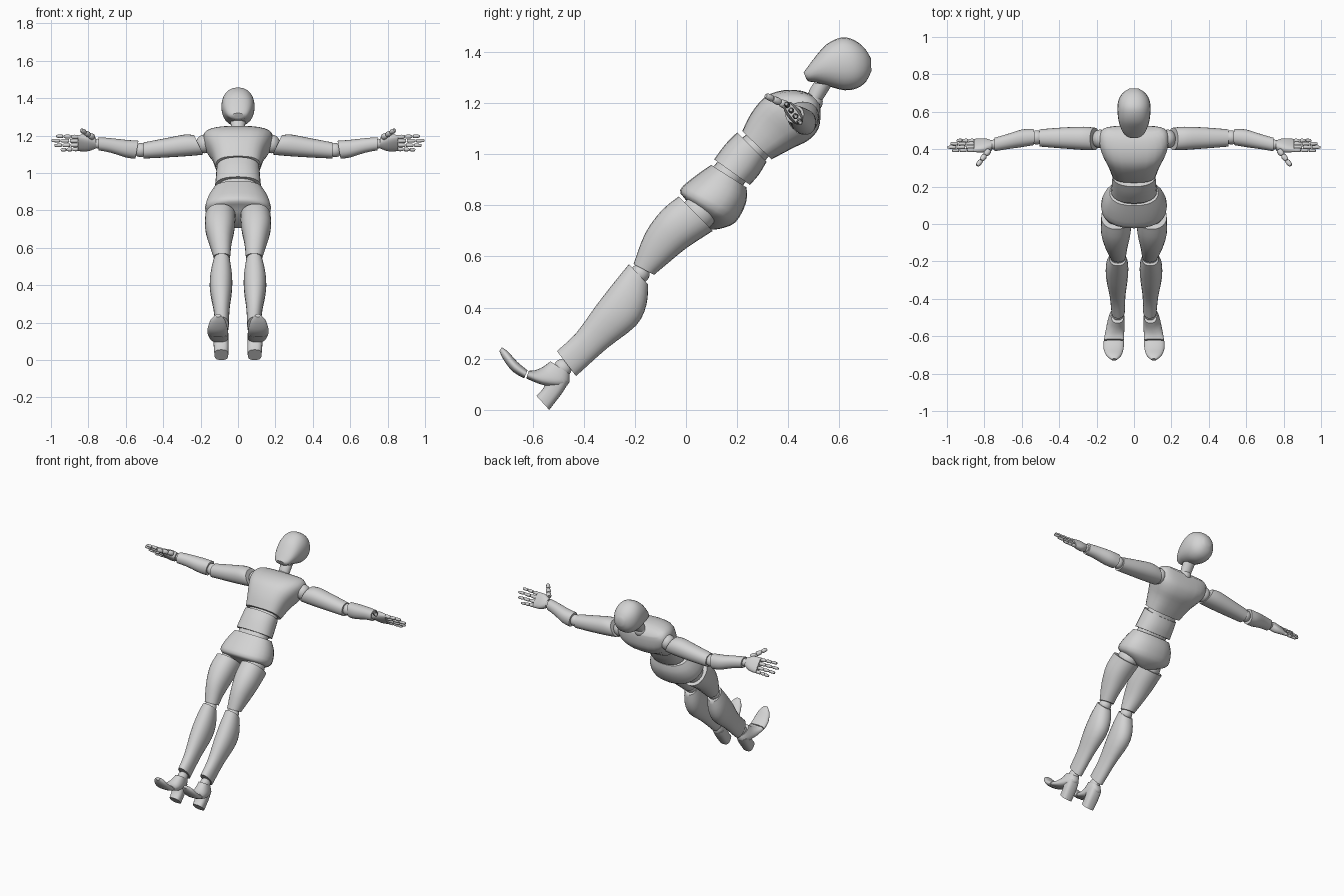
import bpy
import bmesh
import math
from mathutils import Vector

cube = bpy.data.objects.get("Cube")
if cube:
    bpy.data.objects.remove(cube, do_unlink=True)

grey = bpy.data.materials.new("light grey")
grey.use_nodes = True
grey.diffuse_color = (0.65, 0.65, 0.65, 1)
grey.node_tree.nodes["Principled BSDF"].inputs["Base Color"].default_value = grey.diffuse_color

SIDES = {"left": 1, "right": -1}


def finish(name, bm):
    """Turn a bmesh into a smooth grey object."""
    bmesh.ops.recalc_face_normals(bm, faces=bm.faces[:])
    mesh = bpy.data.meshes.new(name)
    bm.to_mesh(mesh)
    bm.free()
    mesh.materials.append(grey)
    part = bpy.data.objects.new(name, mesh)
    bpy.context.collection.objects.link(part)
    bpy.ops.object.select_all(action='DESELECT')
    part.select_set(True)
    bpy.context.view_layer.objects.active = part
    bpy.ops.object.shade_smooth_by_angle(angle=math.radians(45))
    return part


def curve_through(p, q, r, s, t):
    """Smooth step from q to r, guided by the neighbours p and s."""
    return 0.5 * (2 * q + (r - p) * t + (2 * p - 5 * q + 4 * r - s) * t * t
                  + (3 * q - p - 3 * r + s) * t ** 3)


def loft(name, rings, power=2.0, steps=3, sides=24):
    """Skin rings of (centre, half axis, half axis) given in hundredths."""
    rings = [tuple(Vector(v) / 100 for v in ring) for ring in rings]
    smooth = []
    for i in range(len(rings) - 1):
        near = [rings[max(i - 1, 0)], rings[i], rings[i + 1], rings[min(i + 2, len(rings) - 1)]]
        for k in range(steps):
            smooth.append([curve_through(*[n[j] for n in near], k / steps) for j in range(3)])
    smooth.append(rings[-1])
    bm = bmesh.new()
    loops = []
    for centre, a, b in smooth:
        loop = []
        for k in range(sides):
            angle = math.tau * k / sides
            c, s = math.cos(angle), math.sin(angle)
            c = math.copysign(abs(c) ** (2 / power), c)
            s = math.copysign(abs(s) ** (2 / power), s)
            loop.append(bm.verts.new(centre + a * c + b * s))
        loops.append(loop)
    for low, high in zip(loops, loops[1:]):
        for k in range(sides):
            n = (k + 1) % sides
            bm.faces.new((low[k], low[n], high[n], high[k]))
    bm.faces.new(loops[0])
    bm.faces.new(loops[-1])
    return finish(name, bm)


def body(name, stations, power=2.0, side=1):
    """Loft from stations: front y z, back y z, half width, centre x."""
    rings = []
    for fy, fz, by, bz, width, *cx in stations:
        x = cx[0] * side if cx else 0
        rings.append(((x, (fy + by) / 2, (fz + bz) / 2), (width, 0, 0),
                      (0, (fy - by) / 2, (fz - bz) / 2)))
    return loft(name, rings, power)


def arm(name, stations, side):
    """Loft along x from stations: x, y, z, half depth, half height, slant."""
    loft(name, [((side * x, y, z), (0, ry, 0), (side * slant, 0, rz))
                for x, y, z, ry, rz, slant in stations], 2.2)


def ball(name, centre, radii):
    bm = bmesh.new()
    bmesh.ops.create_uvsphere(bm, u_segments=24, v_segments=14, radius=0.01)
    for v in bm.verts:
        v.co = Vector([c * r for c, r in zip(v.co, radii)]) + Vector(centre) / 100
    finish(name, bm)


def finger(name, base, tip, radius, side):
    """Three tapering segments with narrow gaps between them."""
    base, tip = Vector(base), Vector(tip)
    base.x, tip.x = base.x * side, tip.x * side
    along = (tip - base).normalized()
    across = along.cross(Vector((0, 0.8, 0.6))).normalized()
    up = along.cross(across)
    for n, joint in enumerate(("base", "middle", "tip")):
        start, end = n / 3, (n + 0.92) / 3
        rings = []
        for t, swell in ((0, 0.75), (0.2, 1), (0.8, 0.95), (1, 0.65)):
            f = start + (end - start) * t
            r = radius * swell * (1 - 0.3 * f)
            rings.append((base.lerp(tip, f), across * r, up * r))
        loft(f"{name}_{joint}", rings, steps=2, sides=12)


# Head and neck
body("head", [(46, 132, 47, 129.5, 3), (47.5, 134, 48, 128.5, 5), (50.5, 138, 51, 128, 6.8),
              (55, 143, 56, 126.5, 8.3), (61, 145.7, 62, 125, 8.9), (66, 144.5, 67, 125.8, 8.2),
              (70, 141.3, 70.5, 128.5, 5.8), (72.3, 137.5, 72.5, 132.5, 2.5)], 2.2)
body("neck", [(47.5, 123, 52.5, 120, 3.5), (48.5, 125.5, 54.5, 123, 3.7), (50, 128, 57, 127, 4)])
ball("neck_joint", (0, 49.5, 120.5), (4, 4, 4))

# Torso
body("chest", [(22, 109, 33.5, 98, 12), (25.5, 116, 42, 102.5, 14), (31, 122.5, 48, 105.5, 17),
               (38, 125, 51.8, 110, 18.7), (45, 124.8, 52.7, 116, 17.5),
               (49, 123.3, 52.4, 119.5, 14)], 2.8)
body("abdomen", [(20, 108.5, 31.5, 97, 11.5), (15.5, 104, 28.5, 92, 11.8),
                 (11, 98, 25, 88, 12.3)], 2.3)
body("waist_joint", [(14, 99, 24, 90, 10), (8, 92, 20, 85, 10.5)], 2.3)
body("rib_joint", [(24, 108, 33, 100, 10), (19, 104, 29, 95, 10.5)], 2.3)
body("pelvis", [(9.8, 95.8, 23.7, 87, 13), (3, 91, 23.5, 81, 16.3), (-2.3, 86, 19.5, 73.5, 17.4),
                (0, 82, 14, 71, 11), (2.5, 78, 10, 70.5, 4)], 2.3)

for label, side in SIDES.items():
    # Leg
    ball(f"{label}_hip_joint", (9 * side, 5, 77), (6.5, 7, 7))
    body(f"{label}_thigh", [(-2.8, 83.5, 10.5, 70, 8.1, 9.4), (-9.5, 78, 0.5, 63.5, 7.9, 9.7),
                            (-16, 69, -7.5, 57, 6, 9.4), (-20.5, 57, -12.5, 52.8, 4.4, 8.6)],
         2.2, side)
    ball(f"{label}_knee_joint", (8.6 * side, -18, 53.3), (4, 3.8, 3.8))
    body(f"{label}_shin", [(-22.3, 57, -14.8, 49, 4.4, 8.7), (-28, 50, -15.5, 41, 5.8, 9),
                           (-35, 41, -19.5, 33, 5.9, 9.1), (-43, 30, -31, 24, 4.3, 8.8),
                           (-50.5, 23, -43, 13.2, 3.6, 8.5)], 2.2, side)
    ball(f"{label}_ankle_joint", (8.6 * side, -48.3, 16.3), (3.2, 3.6, 3.6))
    # Foot
    body(f"{label}_foot", [(-53, 19, -45.5, 14, 3.4, 8.8), (-56, 16.8, -46.5, 9.5, 4.3, 9.4),
                           (-59, 15.5, -55, 9.5, 5, 10.2), (-61.5, 15.3, -62.5, 12.3, 5.4, 10.7)],
         2.4, side)
    body(f"{label}_heel", [(-54, 14, -45.8, 11, 4, 9.2), (-55.5, 9, -48.5, 6.5, 4, 9),
                           (-58.5, 5.5, -53.5, 0, 3.7, 8.9)], 2.8, side)
    body(f"{label}_toe", [(-62, 15.5, -63.3, 12.3, 5.4, 10.8), (-66, 18.8, -67.8, 15, 5.3, 10.9),
                          (-69.5, 22.7, -71.3, 19.5, 3.9, 10.8), (-72, 24.5, -73, 23, 1.4, 10.6)],
         2.2, side)
    # Arm
    ball(f"{label}_shoulder_joint", (18 * side, 45.5, 115.5), (4.5, 5, 5))
    arm(f"{label}_upper_arm", [(21, 45.5, 115, 6, 5.2, 2.5), (27, 45.8, 114.8, 6.2, 5.7, 1.5),
                               (38, 46, 113.5, 5.6, 5.2, 0), (50.5, 46, 112, 4.6, 4.3, 0)], side)
    ball(f"{label}_elbow_joint", (52 * side, 46.3, 112.2), (3.8, 3.8, 3.8))
    arm(f"{label}_forearm", [(54, 46.5, 112.4, 4.4, 4.8, -0.8), (60, 45.8, 113, 4.7, 4.7, 0),
                             (68, 44, 114.7, 4, 3.9, 0), (74.5, 42.5, 115.6, 3.6, 3.5, 0)], side)
    ball(f"{label}_wrist_joint", (75 * side, 42.5, 115.7), (2.8, 2.6, 2.6))
    # Hand, tilted so that the thumb edge is high and to the front
    tilt, flat = Vector((0, -0.6, 0.8)), Vector((0, 0.8, 0.6))
    palm = Vector((0, 42, 116))
    loft(f"{label}_palm", [(palm + Vector((side * x, 0, 0)), tilt * w, flat * t)
                           for x, w, t in ((76, 2.8, 2.4), (80, 4.9, 2.6), (85.5, 5.2, 1.6))], 2.5)
    for name, offset, reach in (("index", 4, 97.5), ("middle", 1.4, 100),
                                ("ring", -1.4, 98.5), ("little", -4, 95)):
        base, tip = palm + tilt * offset, palm + tilt * offset * 1.15
        base.x, tip.x = 85.5, reach
        finger(f"{label}_{name}_finger", base, tip, 1.2, side)
    finger(f"{label}_thumb", (77.5, 39.5, 119), (84, 31, 123), 1.7, side)
